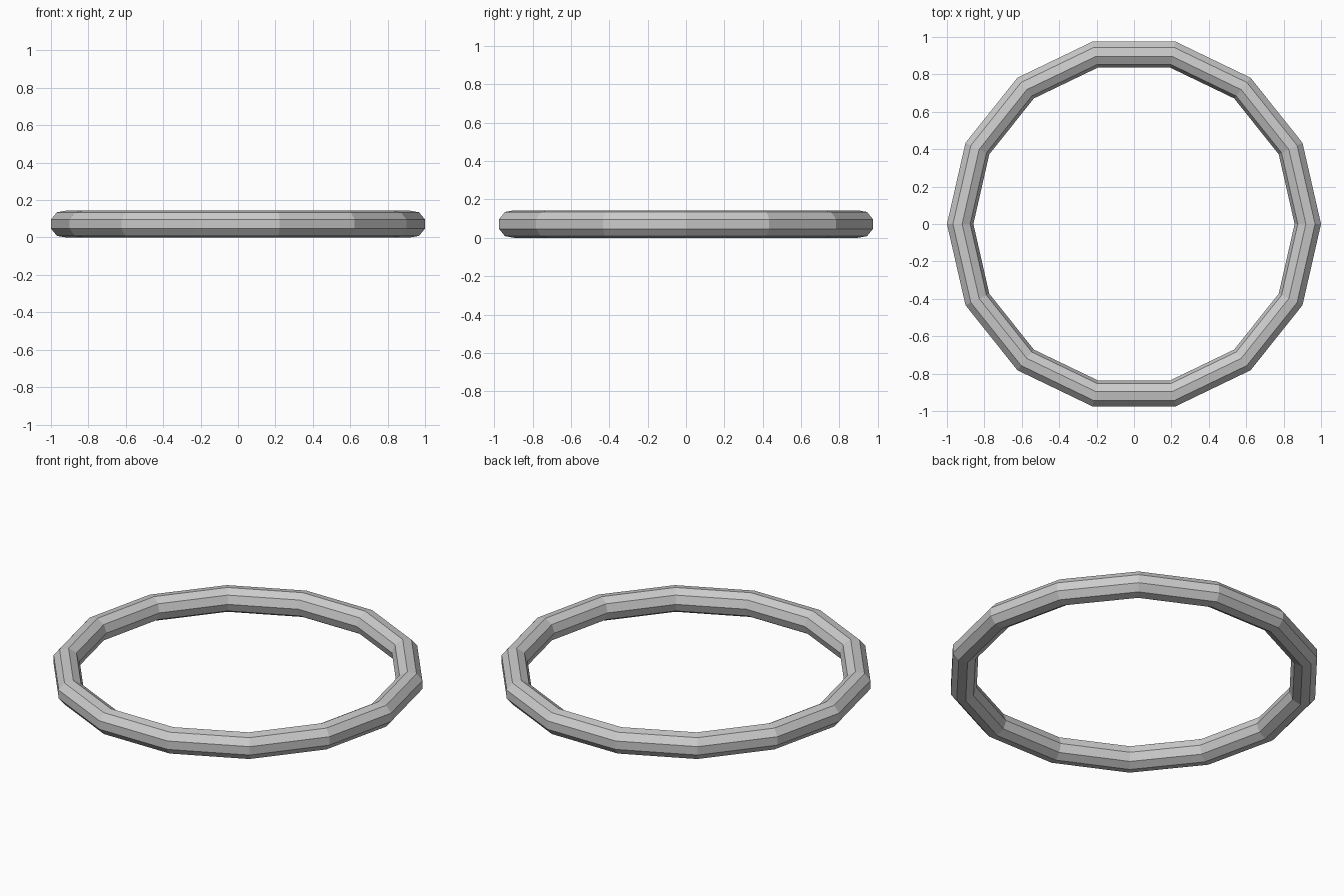
import bpy, bmesh
from math import sin, cos, pi

if "Cube" in bpy.data.objects:
    bpy.data.objects.remove(bpy.data.objects["Cube"])

SEGMENTS, SIDES = 14, 9
TUBE = 0.0728
CENTRE = 1.0 - TUBE * cos(pi / SIDES)      # flat side of the tube faces outward
HEIGHT = TUBE * sin(5 * pi / SIDES)        # lifts the lowest edge to z = 0

# Ring: nine-sided tube swept around fourteen segments
bm = bmesh.new()
loops = []
for i in range(SEGMENTS):
    a = 2 * pi * i / SEGMENTS
    loop = []
    for j in range(SIDES):
        b = 2 * pi * (j + 0.5) / SIDES
        rad = CENTRE + TUBE * cos(b)
        loop.append(bm.verts.new((rad * cos(a), rad * sin(a), HEIGHT + TUBE * sin(b))))
    loops.append(loop)

for i in range(SEGMENTS):
    p, q = loops[i], loops[(i + 1) % SEGMENTS]
    for j in range(SIDES):
        k = (j + 1) % SIDES
        bm.faces.new((p[j], q[j], q[k], p[k]))

bmesh.ops.recalc_face_normals(bm, faces=bm.faces)
mesh = bpy.data.meshes.new("ring")
bm.to_mesh(mesh)
bm.free()
bpy.context.collection.objects.link(bpy.data.objects.new("ring", mesh))
